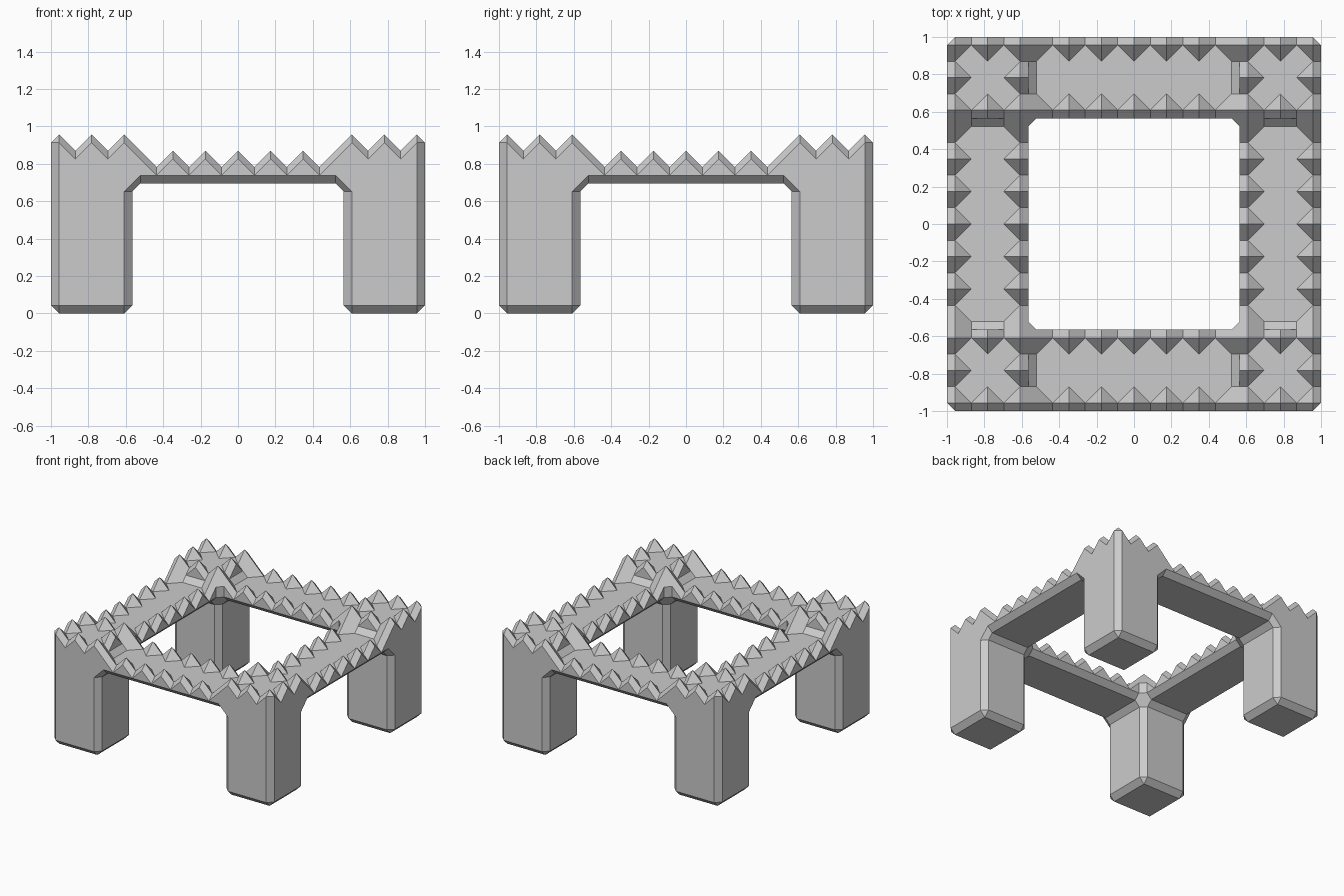
import bpy, bmesh
from itertools import product
from mathutils import Vector

if "Cube" in bpy.data.objects:
    bpy.data.objects.remove(bpy.data.objects["Cube"])

U = 2 / 23            # block size: the model is 23 blocks wide
solid = set()


def fill(xs, ys, zs):
    """Fill blocks, repeated in all four quadrants and along both axes."""
    for x, y, z in product(xs, ys, zs):
        for sx, sy in product((1, -1), repeat=2):
            solid.add((x * sx, y * sy, z))
            solid.add((y * sx, x * sy, z))


# Corner legs
fill(range(7, 12), range(7, 12), range(0, 10))
# Beams joining the legs
fill(range(0, 7), range(7, 12), [8])
# Teeth along both edges of each beam
fill(range(0, 7, 2), (7, 11), [9])
# Teeth around the rim of each leg top
fill((7, 9, 11), (7, 11), [10])

# The six cell sides, each as a loop of corners seen from outside
SIDES = []
for a, s in product(range(3), (0, 1)):
    ring = []
    for p, q in ((0, 0), (1, 0), (1, 1), (0, 1)):
        c = [0, 0, 0]
        c[a], c[(a + 1) % 3], c[(a + 2) % 3] = s, p, q
        ring.append(tuple(c))
    SIDES.append(ring if s else ring[::-1])


def cell_loops(o):
    """Chamfered skin polygons inside the cell between eight block centres."""
    nxt = {}
    for ring in SIDES:
        pts = [tuple(o[i] + c[i] for i in range(3)) for c in ring]
        ins = [p in solid for p in pts]
        mid = [tuple(pts[i][k] + pts[(i + 1) % 4][k] for k in range(3)) for i in range(4)]
        for i in range(4):
            if not ins[i] and ins[(i + 1) % 4]:
                j = (i + 1) % 4
                while ins[(j + 1) % 4]:
                    j = (j + 1) % 4
                nxt[mid[i]] = mid[j]
    while nxt:
        start, p = next(iter(nxt.items()))
        del nxt[start]
        loop = [start]
        while p != start:
            loop.append(p)
            p = nxt.pop(p)
        yield loop


def split(loop):
    """Cut a folded five-sided polygon into a flat quad and a triangle."""
    if len(loop) != 5:
        return [loop]

    def bend(i):
        a, b, c, d = [Vector(loop[(i + k) % 5]) for k in (1, 2, 3, 4)]
        return abs((b - a).cross(c - a).dot(d - a))
    i = min(range(5), key=bend)
    return [[loop[(i + k) % 5] for k in (1, 2, 3, 4)],
            [loop[i - 1], loop[i], loop[(i + 1) % 5]]]


# Skin the blocks
bm = bmesh.new()
verts = {}
for o in product(range(-12, 12), range(-12, 12), range(-1, 11)):
    for loop in cell_loops(o):
        for poly in split(loop):
            for p in poly:
                if p not in verts:
                    verts[p] = bm.verts.new((p[0] * U / 2, p[1] * U / 2, (p[2] + 1) * U / 2))
            bm.faces.new([verts[p] for p in poly])

# Merge flat areas into clean faces
bmesh.ops.triangulate(bm, faces=bm.faces[:])
bmesh.ops.recalc_face_normals(bm, faces=bm.faces[:])
bmesh.ops.dissolve_limit(bm, angle_limit=0.01, verts=bm.verts[:], edges=bm.edges[:])

mesh = bpy.data.meshes.new("toothed_frame")
bm.to_mesh(mesh)
bm.free()
bpy.context.collection.objects.link(bpy.data.objects.new("toothed_frame", mesh))
